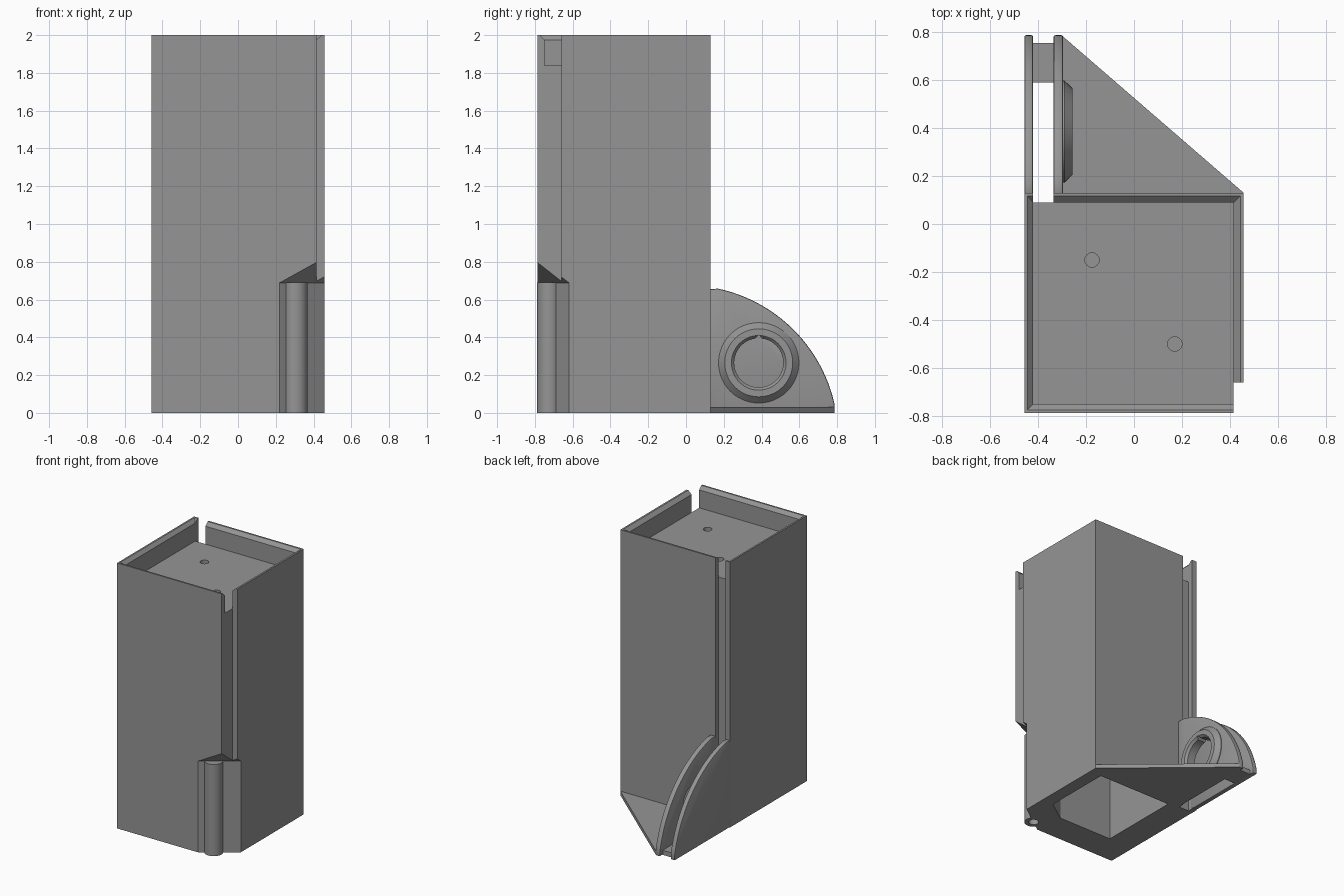
import bpy, bmesh, math

if "Cube" in bpy.data.objects:
    bpy.data.objects.remove(bpy.data.objects["Cube"])

grey = bpy.data.materials.new("plain_grey")
grey.diffuse_color = (0.3, 0.3, 0.3, 1)
grey.use_nodes = True
grey.node_tree.nodes["Principled BSDF"].inputs["Base Color"].default_value = grey.diffuse_color


def finish(name, bm):
    bmesh.ops.recalc_face_normals(bm, faces=bm.faces)
    mesh = bpy.data.meshes.new(name)
    bm.to_mesh(mesh)
    bm.free()
    mesh.materials.append(grey)
    ob = bpy.data.objects.new(name, mesh)
    bpy.context.collection.objects.link(ob)
    return ob


def prism(name, pts, lo, hi, axis="z"):
    """Extrude a 2D outline along z (points are x, y) or x (points are y, z)."""
    bm = bmesh.new()
    place = (lambda p, d: (p[0], p[1], d)) if axis == "z" else (lambda p, d: (d, p[0], p[1]))
    a = [bm.verts.new(place(p, lo)) for p in pts]
    b = [bm.verts.new(place(p, hi)) for p in pts]
    bm.faces.new(a)
    bm.faces.new(b)
    for i in range(len(pts)):
        j = (i + 1) % len(pts)
        bm.faces.new((a[i], a[j], b[j], b[i]))
    return finish(name, bm)


def hull(name, pts):
    bm = bmesh.new()
    for p in pts:
        bm.verts.new(p)
    bmesh.ops.convex_hull(bm, input=bm.verts[:])
    return finish(name, bm)


def rect(x0, x1, y0, y1):
    return [(x0, y0), (x1, y0), (x1, y1), (x0, y1)]


def circle(cx, cy, r, n=48):
    return [(cx + r * math.cos(2 * math.pi * i / n), cy + r * math.sin(2 * math.pi * i / n))
            for i in range(n)]


def activate(ob):
    bpy.ops.object.select_all(action="DESELECT")
    ob.select_set(True)
    bpy.context.view_layer.objects.active = ob


def cut(ob, cutters):
    activate(ob)
    for c in cutters:
        m = ob.modifiers.new("cut", "BOOLEAN")
        m.operation, m.solver, m.object = "DIFFERENCE", "EXACT", c
        bpy.ops.object.modifier_apply(modifier=m.name)


def bevel(ob, width, segments=1):
    activate(ob)
    m = ob.modifiers.new("bevel", "BEVEL")
    m.width, m.segments, m.limit_method, m.angle_limit = width, segments, "ANGLE", math.radians(40)
    bpy.ops.object.modifier_apply(modifier=m.name)


def smooth(ob):
    activate(ob)
    bpy.ops.object.shade_smooth_by_angle(angle=math.radians(30))


X, Y0, Y1 = 0.457, -0.787, 0.13          # outer box
IX0, IX1, IY0, IY1 = -0.42, 0.415, -0.75, 0.09   # inside of the rim

# Tall box with recessed top, grooves and a hollow underside
body = prism("box_body", rect(-X, X, Y0, Y1), 0, 2)
tray = prism("tray_cutter", rect(IX0, IX1, IY0, IY1), 1.84, 2.1)
flare = hull("rim_chamfer_cutter",
             [(x, y, 1.975) for x, y in rect(IX0, IX1, IY0, IY1)] +
             [(x, y, 2.005) for x, y in rect(-X + .008, X - .008, Y0 + .008, Y1 - .008)])
corner_groove = prism("corner_groove_cutter", rect(IX1, 0.5, -0.9, -0.66), -0.1, 2.1)
back_groove = prism("back_groove_cutter", rect(IX0, -0.335, IY1, 0.3), -0.1, 2.1)
tri = [(0.191, -0.807), (0.479, -0.603), (0.479, -0.807)]
corner_pocket = hull("corner_pocket_cutter",
                     [(x, y, z) for x, y in tri for z in (-0.1, 0.688)] + [(0.479, -0.807, 0.848)])
cavity = prism("cavity_cutter", [(-0.25, -0.56), (0.2, -0.56), (0.36, -0.45), (0.36, 0.07),
                                 (-0.25, 0.07)], -0.1, 1.65)
holes = [prism("top_hole_cutter", circle(x, y, 0.03, 24), 1.76, 1.9)
         for x, y in ((-0.175, -0.15), (0.17, -0.5))]
bore = prism("tube_bore_cutter", circle(0.305, -0.724, 0.035, 24), -0.1, 0.6)
cut(body, [tray, flare, corner_groove, back_groove, corner_pocket, cavity, bore] + holes)
smooth(body)

# Vertical tube in the corner pocket
tube = prism("corner_tube", circle(0.305, -0.724, 0.064), 0, 0.69)
cut(tube, [bore])
smooth(tube)

# Pair of curved fins at the back
R, CZ = 0.806, -0.13
start, end = math.atan2(0.785, 0.17), math.atan2(0.18, 0.785)
arc = [(R * math.cos(start + (end - start) * i / 24), CZ + R * math.sin(start + (end - start) * i / 24))
       for i in range(25)]
arc = [(min(y, 0.787), z) for y, z in arc]
outline = [(0.11, 0), (0.787, 0)] + arc[::-1] + [(0.11, 0.655)]
outer_fin = prism("outer_fin", outline, -X, IX0, "x")
inner_fin = prism("inner_fin", outline, -0.335, -0.295, "x")
for fin in (outer_fin, inner_fin):
    bevel(fin, 0.008, 2)

# Round boss with a pointed hole on the inner fin
cy, cz = 0.385, 0.265
rings = [(-0.32, 0.213), (-0.29, 0.213), (-0.256, 0.18)]
boss = hull("fin_boss", [(x, y, z) for x, r in rings for y, z in circle(cy, cz, r)])
drop = circle(cy, cz, 0.13)
drop[12] = (cy, cz + 0.148)
hole = prism("boss_hole_cutter", drop, -0.4, -0.2, "x")
lead_in = hull("boss_lead_in_cutter",
               [(x, y, z) for x, r in ((-0.275, 0.128), (-0.25, 0.15)) for y, z in circle(cy, cz, r)])
cut(boss, [hole, lead_in])
cut(inner_fin, [hole])
for ob in (boss, outer_fin, inner_fin):
    smooth(ob)

# Triangular base plate and the bar joining the fins
plate = prism("base_plate", [(-0.33, 0.11), (X - 0.01, 0.11), (X, 0.13), (-0.3, 0.785), (-0.33, 0.785)],
              0, 0.03)
bar = prism("fin_joining_bar", rect(-0.43, -0.33, 0.59, 0.755), 0, 0.035)

# Remove the cutting shapes
for ob in list(bpy.data.objects):
    if "cutter" in ob.name:
        bpy.data.objects.remove(ob)
